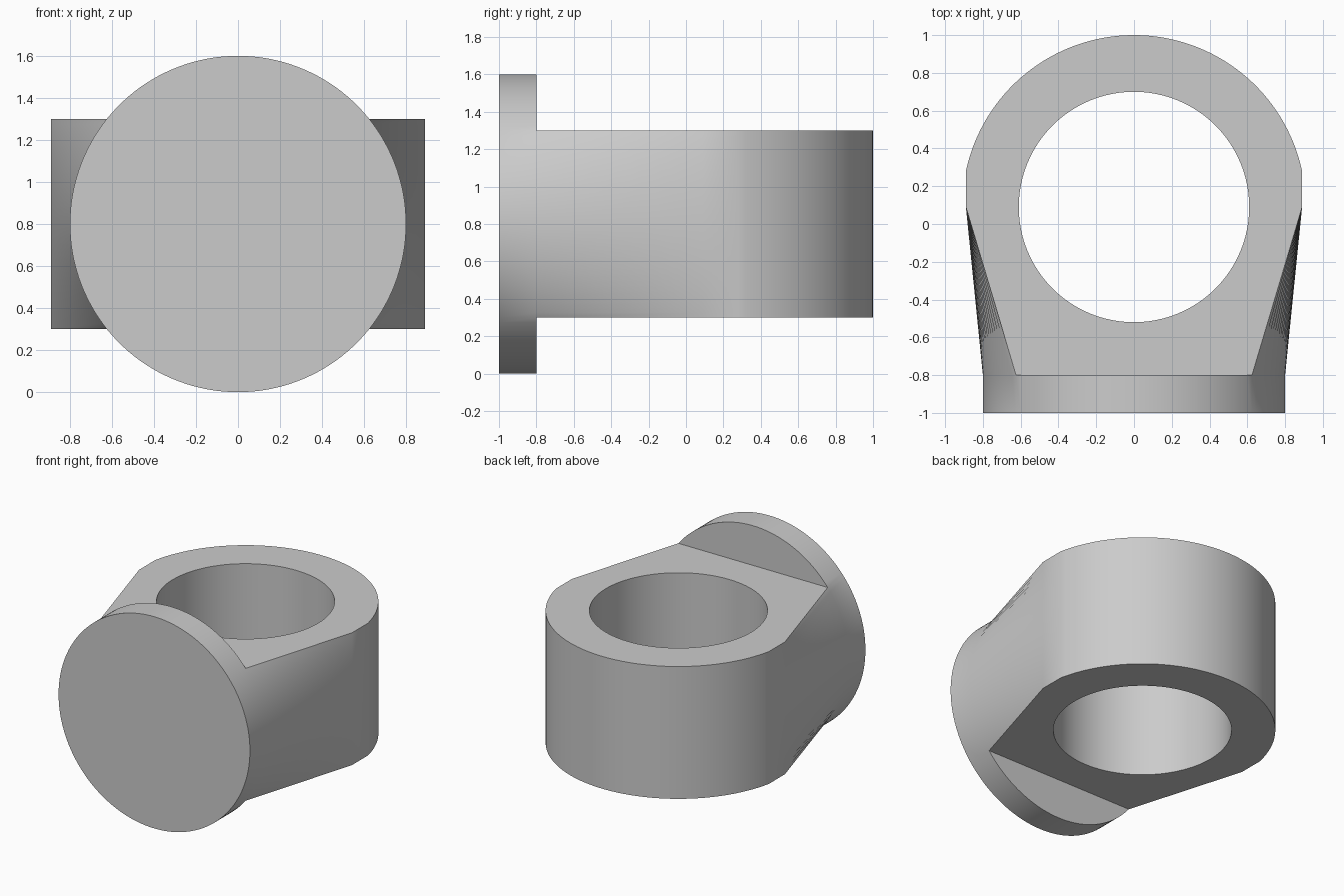
import bpy
import bmesh
from math import sin, cos, asin, pi, radians

cube = bpy.data.objects.get("Cube")
if cube:
    bpy.data.objects.remove(cube, do_unlink=True)

FLANGE_R, FLANGE_Z = 0.8, 0.8
FRONT_Y, FLANGE_BACK_Y = -1.0, -0.8
HALF_H = 0.5                       # half height of the ring body
RING_Y, RING_R, BORE_R = 0.09, 0.91, 0.61
FLAT_X = 0.89                      # flats on either side of the ring
SIDE_STEPS, CAP_STEPS, RING_STEPS, BORE_STEPS = 32, 40, 64, 96

bm = bmesh.new()


def skin(loop_a, loop_b, closed=True):
    """Join two matching rows of vertices with quads."""
    count = len(loop_a)
    for i in range(count if closed else count - 1):
        j = (i + 1) % count
        bm.faces.new((loop_a[i], loop_a[j], loop_b[j], loop_b[i]))


def arc(start, end, steps):
    return [start + (end - start) * i / steps for i in range(steps + 1)]


# Flange rim: the side arcs meet the body, the top and bottom arcs stand free
corner = asin(HALF_H / FLANGE_R)
angles = (arc(-corner, corner, SIDE_STEPS)[:-1]
          + arc(corner, pi - corner, CAP_STEPS)[:-1]
          + arc(pi - corner, pi + corner, SIDE_STEPS)[:-1]
          + arc(pi + corner, 2 * pi - corner, CAP_STEPS)[:-1])


def rim(y):
    return [bm.verts.new((FLANGE_R * cos(a), y, FLANGE_Z + FLANGE_R * sin(a)))
            for a in angles]


front_rim, back_rim = rim(FRONT_Y), rim(FLANGE_BACK_Y)
skin(front_rim, back_rim)
bm.faces.new(front_rim)
top_right, top_left = SIDE_STEPS, SIDE_STEPS + CAP_STEPS
low_left = top_left + SIDE_STEPS
bm.faces.new(back_rim[top_right:top_left + 1])
bm.faces.new(back_rim[low_left:] + back_rim[:1])

# Body wall: blends from the round flange to the upright ring
flat_angle = asin((RING_R ** 2 - FLAT_X ** 2) ** 0.5 / RING_R)
ring_angles = [pi / 2 - flat_angle, pi / 2 + flat_angle]
start = asin((RING_R ** 2 - FLAT_X ** 2) ** 0.5 / RING_R)
levels = []
for i in range(SIDE_STEPS + 1):
    right, left = back_rim[i], back_rim[low_left - i]
    z = right.co.z
    row = [right, bm.verts.new((FLAT_X, RING_Y, z))]
    row += [bm.verts.new((RING_R * cos(a), RING_Y + RING_R * sin(a), z))
            for a in arc(start, pi - start, RING_STEPS)]
    row += [bm.verts.new((-FLAT_X, RING_Y, z)), left]
    levels.append(row)
for lower, upper in zip(levels, levels[1:]):
    skin(lower, upper, closed=False)

# Bore and the flat end faces around it
bores = []
for z in (FLANGE_Z - HALF_H, FLANGE_Z + HALF_H):
    bores.append([bm.verts.new((BORE_R * cos(a), RING_Y + BORE_R * sin(a), z))
                  for a in arc(0, 2 * pi, BORE_STEPS)[:-1]])
skin(*bores)


def edges_of(loop):
    found = []
    for a, b in zip(loop, loop[1:] + loop[:1]):
        found.append(bm.edges.get((a, b)) or bm.edges.new((a, b)))
    return found


for outline, bore in ((levels[0], bores[0]), (levels[-1], bores[1])):
    bmesh.ops.triangle_fill(bm, use_beauty=True, use_dissolve=False,
                            edges=edges_of(outline) + edges_of(bore))

bmesh.ops.recalc_face_normals(bm, faces=bm.faces[:])
mesh = bpy.data.meshes.new("flanged_ring")
bm.to_mesh(mesh)
bm.free()

# Plain grey finish
grey = bpy.data.materials.new("plain grey")
grey.use_nodes = True
colour = (0.6, 0.6, 0.6, 1)
grey.diffuse_color = colour
grey.node_tree.nodes["Principled BSDF"].inputs["Base Color"].default_value = colour
mesh.materials.append(grey)

part = bpy.data.objects.new("flanged_ring", mesh)
bpy.context.collection.objects.link(part)
bpy.ops.object.select_all(action="DESELECT")
part.select_set(True)
bpy.context.view_layer.objects.active = part
bpy.ops.object.shade_smooth_by_angle(angle=radians(30))
